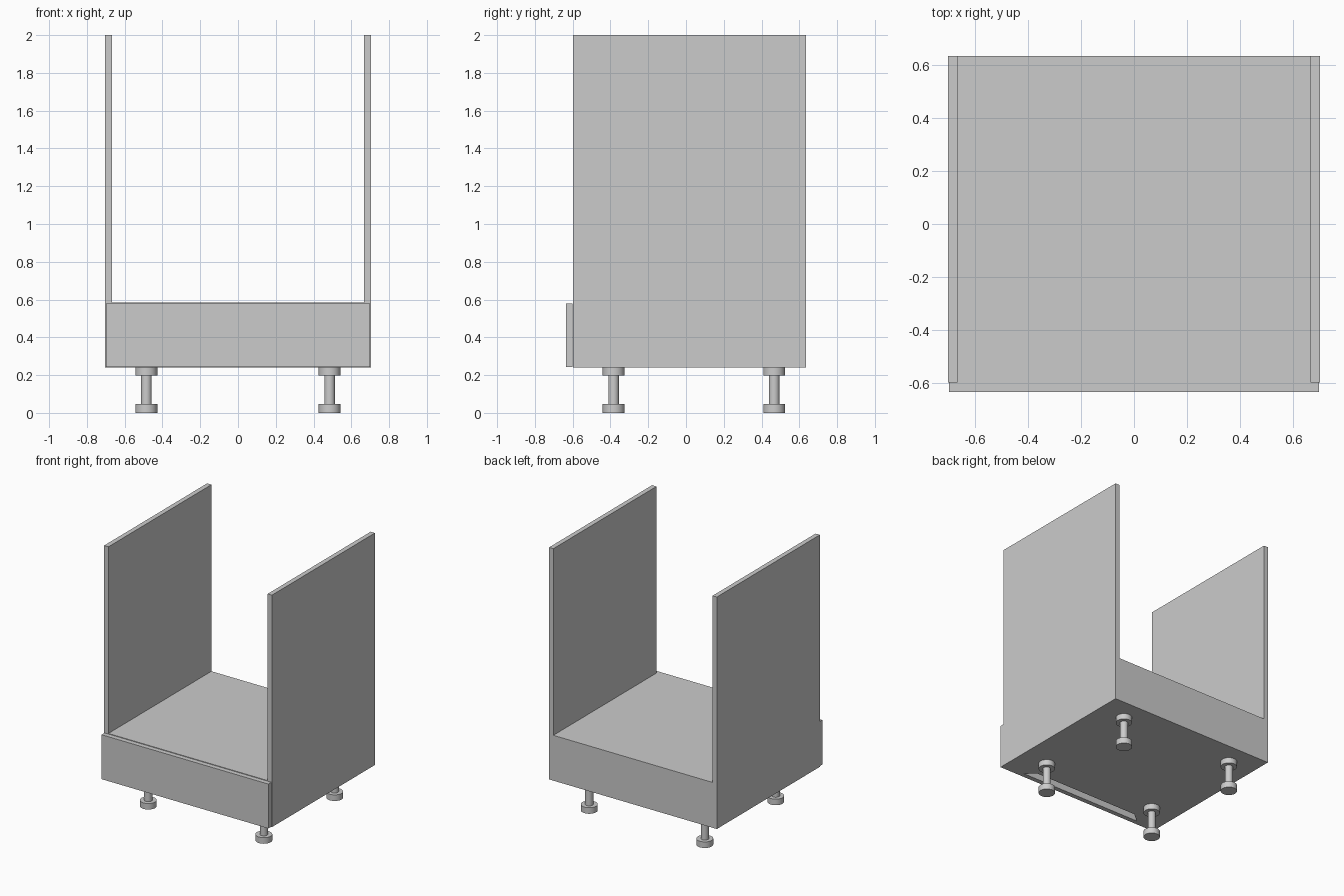
import bpy, bmesh, math

if "Cube" in bpy.data.objects:
    bpy.data.objects.remove(bpy.data.objects["Cube"])

W, T = 0.704, 0.036           # half width, board thickness
Y0, Y1 = -0.599, 0.636        # carcass front and back
Z0, ZF, ZT = 0.24, 0.584, 2.0 # underside, shelf top, panel top


def link(name, bm):
    bmesh.ops.recalc_face_normals(bm, faces=bm.faces)
    me = bpy.data.meshes.new(name)
    bm.to_mesh(me)
    bm.free()
    ob = bpy.data.objects.new(name, me)
    bpy.context.collection.objects.link(ob)
    return ob


def prism(name, outline, z0, z1):
    """Extrude an xy outline from z0 to z1."""
    bm = bmesh.new()
    face = bm.faces.new([bm.verts.new((x, y, z0)) for x, y in outline])
    ext = bmesh.ops.extrude_face_region(bm, geom=[face])["geom"]
    verts = [v for v in ext if isinstance(v, bmesh.types.BMVert)]
    bmesh.ops.translate(bm, verts=verts, vec=(0, 0, z1 - z0))
    return link(name, bm)


def board(name, x0, x1, y0, y1, z0, z1):
    return prism(name, [(x0, y0), (x1, y0), (x1, y1), (x0, y1)], z0, z1)


def lathe(name, profile, x, y, n=32):
    """Revolve an (r, z) profile about a vertical axis at x, y."""
    bm = bmesh.new()
    rings = [[bm.verts.new((x + r * math.cos(2 * math.pi * i / n),
                            y + r * math.sin(2 * math.pi * i / n), z))
              for i in range(n)] for r, z in profile]
    for a, b in zip(rings, rings[1:]):
        for i in range(n):
            j = (i + 1) % n
            bm.faces.new((a[i], a[j], b[j], b[i]))
    bm.faces.new(rings[0])
    bm.faces.new(rings[-1])
    ob = link(name, bm)
    bpy.ops.object.select_all(action='DESELECT')
    ob.select_set(True)
    bpy.context.view_layer.objects.active = ob
    bpy.ops.object.shade_smooth_by_angle(angle=math.radians(30))
    return ob


# Tall side panels
xi = W - T
board("side_panel_left", -W, -xi, Y0, Y1, Z0, ZT)
board("side_panel_right", xi, W, Y0, Y1, Z0, ZT)

# Shelf over the drawer, and back board closing the drawer space
board("shelf", -xi, xi, Y0, Y1, ZF - T, ZF)
board("back_board", -xi, xi, Y1 - T, Y1, Z0 + T, ZF - T)

# Bottom board with the tapered finger cutout along its front edge
prism("bottom_board", [(-xi, Y0), (-0.53, Y0), (-0.45, Y0 + 0.066),
                       (0.45, Y0 + 0.066), (0.53, Y0), (xi, Y0),
                       (xi, Y1), (-xi, Y1)], Z0, Z0 + T)

# Drawer front, slightly smaller than the carcass
board("drawer_front", -0.7, 0.7, -0.636, Y0 - 0.001, 0.243, 0.58)

# Four flanged feet
foot = [(0.058, 0), (0.058, 0.046), (0.028, 0.046),
        (0.028, 0.197), (0.058, 0.197), (0.058, Z0)]
for side, x in (("left", -0.485), ("right", 0.485)):
    for end, y in (("front", -0.383), ("back", 0.467)):
        lathe(f"foot_{end}_{side}", foot, x, y)
